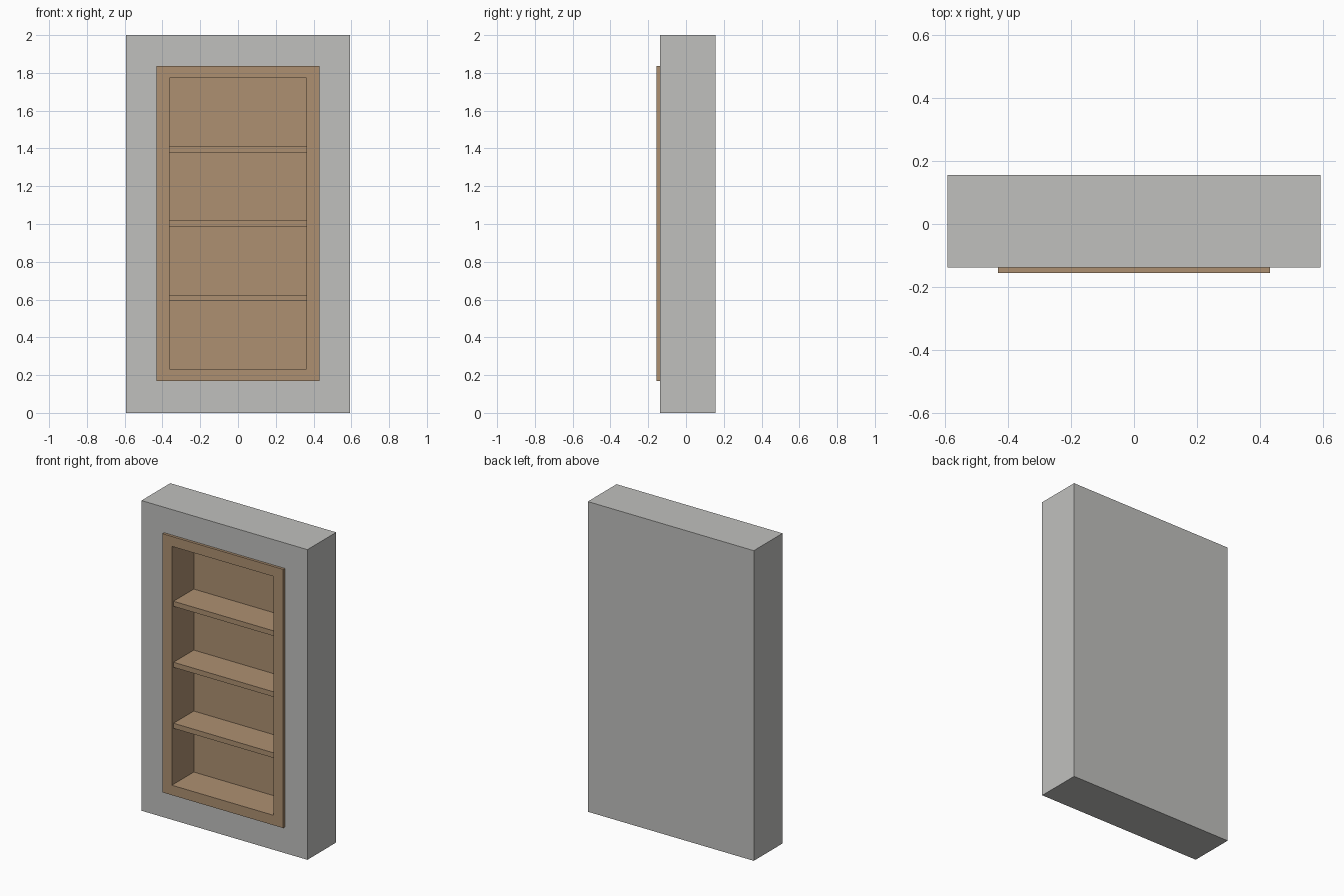
import bpy, bmesh

if "Cube" in bpy.data.objects:
    bpy.data.objects.remove(bpy.data.objects["Cube"])

WALL_X, WALL_H = 0.592, 2.0              # half width, height
FRONT, BACK = -0.138, 0.155              # wall faces in y
TRIM_FRONT = -0.155
IN_X, IN_Z0, IN_Z1 = 0.363, 0.232, 1.772       # niche opening
OUT_X, OUT_Z0, OUT_Z1 = 0.431, 0.168, 1.836    # outer edge of trim
NICHE_BACK = 0.068
SHELF_T = 0.033


def material(name, rgb):
    m = bpy.data.materials.new(name)
    m.diffuse_color = (*rgb, 1)
    m.use_nodes = True
    m.node_tree.nodes["Principled BSDF"].inputs["Base Color"].default_value = m.diffuse_color
    return m


grey = material("wall grey", (0.53, 0.53, 0.515))
wood = material("tan wood", (0.42, 0.28, 0.165))


def rect(bm, x, z0, z1, y):
    """Four corners of an upright rectangle at depth y."""
    return [bm.verts.new(c) for c in ((-x, y, z0), (x, y, z0), (x, y, z1), (-x, y, z1))]


def bridge(bm, a, b, mat=0):
    """Four faces joining two rectangles."""
    for i in range(4):
        j = (i + 1) % 4
        bm.faces.new((a[i], a[j], b[j], b[i])).material_index = mat


def finish(bm, name, *mats):
    bmesh.ops.recalc_face_normals(bm, faces=bm.faces)
    me = bpy.data.meshes.new(name)
    bm.to_mesh(me)
    bm.free()
    for m in mats:
        me.materials.append(m)
    ob = bpy.data.objects.new(name, me)
    bpy.context.collection.objects.link(ob)
    return ob


# Wall block with a wood-lined niche
bm = bmesh.new()
back = rect(bm, WALL_X, 0, WALL_H, BACK)
front = rect(bm, WALL_X, 0, WALL_H, FRONT)
mouth = rect(bm, IN_X, IN_Z0, IN_Z1, FRONT)
deep = rect(bm, IN_X, IN_Z0, IN_Z1, NICHE_BACK)
bm.faces.new(back)
bridge(bm, back, front)
bridge(bm, front, mouth)
bridge(bm, mouth, deep, 1)
bm.faces.new(deep).material_index = 1
finish(bm, "wall_with_niche", grey, wood)

# Mitred trim around the opening
bm = bmesh.new()
loops = [rect(bm, OUT_X, OUT_Z0, OUT_Z1, FRONT),
         rect(bm, OUT_X, OUT_Z0, OUT_Z1, TRIM_FRONT),
         rect(bm, IN_X, IN_Z0, IN_Z1, TRIM_FRONT),
         rect(bm, IN_X, IN_Z0, IN_Z1, FRONT)]
for i in range(4):
    bridge(bm, loops[i], loops[(i + 1) % 4])
finish(bm, "trim_frame", wood)

# Three evenly spaced shelves
gap = (IN_Z1 - IN_Z0 - 3 * SHELF_T) / 4
for n in range(3):
    z = IN_Z0 + gap * (n + 1) + SHELF_T * n
    bm = bmesh.new()
    a = rect(bm, IN_X, z, z + SHELF_T, FRONT)
    b = rect(bm, IN_X, z, z + SHELF_T, NICHE_BACK)
    bm.faces.new(a)
    bm.faces.new(b)
    bridge(bm, a, b)
    finish(bm, f"shelf_{n + 1}", wood)
